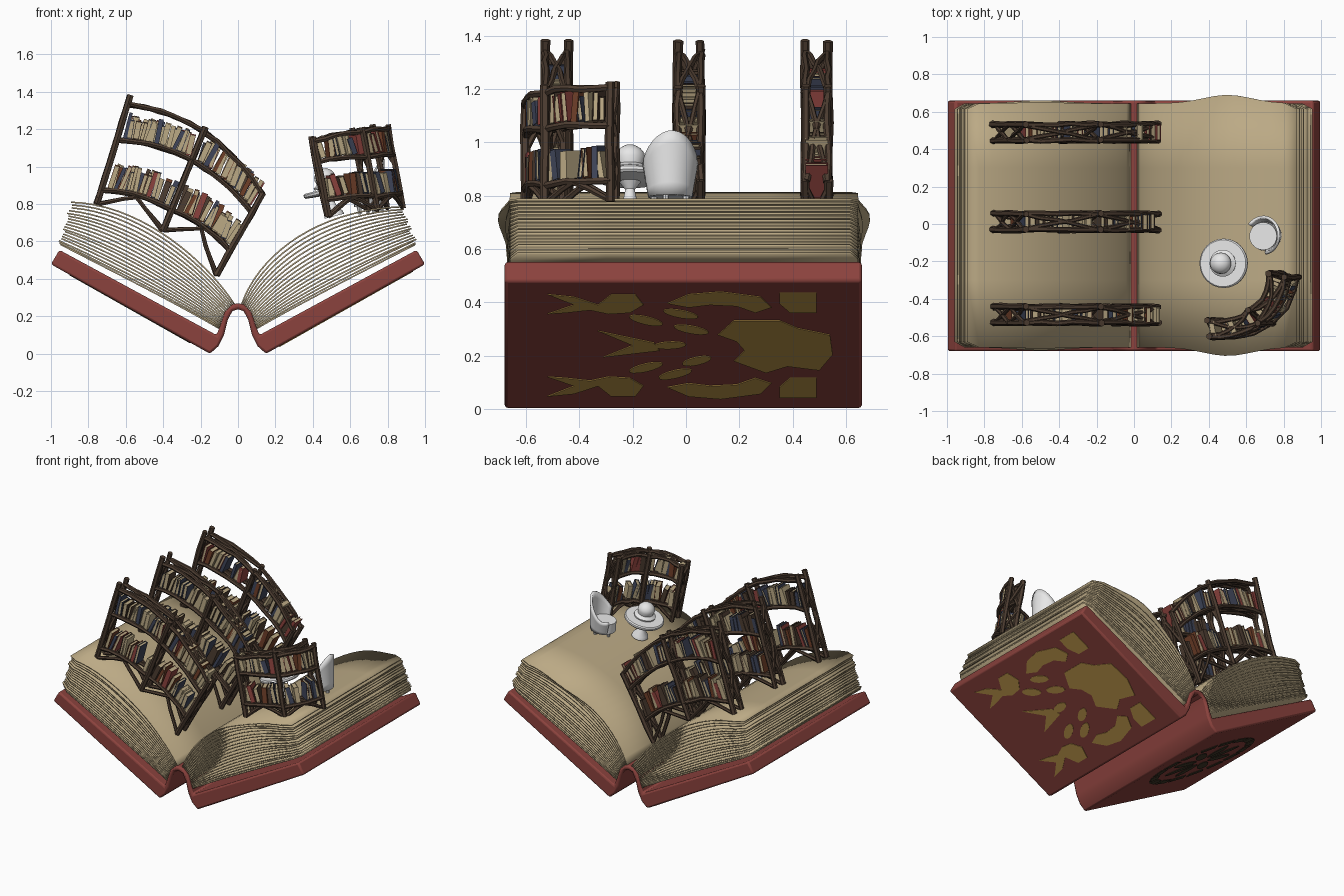
import bpy, bmesh, math, random
from mathutils import Vector as V, Matrix

if "Cube" in bpy.data.objects:
    bpy.data.objects.remove(bpy.data.objects["Cube"])

random.seed(4)
R = random.uniform


def mat(name, r, g, b):
    m = bpy.data.materials.new(name)
    m.diffuse_color = (r, g, b, 1)
    m.use_nodes = True
    m.node_tree.nodes["Principled BSDF"].inputs["Base Color"].default_value = m.diffuse_color
    return m


PAGE = mat("aged paper", .50, .40, .235)
RED = mat("cover red", .26, .055, .047)
GOLD = mat("gold print", .50, .30, .067)
DARK = mat("dark print", .05, .04, .022)
WOOD = mat("dark wood", .075, .047, .031)
WHITE = mat("white", .8, .8, .8)
NAVY = mat("book navy", .05, .06, .10)
RUST = mat("book rust", .16, .05, .022)


def finish(name, bm, mats, smooth=None, recalc=True):
    if recalc:
        bmesh.ops.recalc_face_normals(bm, faces=bm.faces)
    me = bpy.data.meshes.new(name)
    bm.to_mesh(me)
    bm.free()
    for m in mats:
        me.materials.append(m)
    ob = bpy.data.objects.new(name, me)
    bpy.context.collection.objects.link(ob)
    if smooth:
        bpy.ops.object.select_all(action='DESELECT')
        ob.select_set(True)
        bpy.context.view_layer.objects.active = ob
        bpy.ops.object.shade_smooth_by_angle(angle=math.radians(smooth))
    return ob


def prism(bm, pts, move):
    f = bm.faces.new([bm.verts.new(p) for p in pts])
    ext = bmesh.ops.extrude_face_region(bm, geom=[f])['geom']
    bmesh.ops.translate(bm, verts=[g for g in ext if isinstance(g, bmesh.types.BMVert)], vec=move)


# Book cover with arched spine, extruded along y
half = [(.03, .228), (.055, .18), (.075, .1), (.105, .04), (.15, 0), (1, .478), (.955, .555),
        (.115, .10), (.095, .15), (.07, .225), (.03, .263)]
prof = [(0, .238)] + half + [(0, .27)] + [(-x, z) for x, z in half[::-1]]
bm = bmesh.new()
prism(bm, [(x, -.68, z) for x, z in prof], (0, 1.34, 0))
cover = finish("book_cover", bm, [RED], 35)
bv = cover.modifiers.new("edge", 'BEVEL')
bv.width, bv.segments, bv.angle_limit = .012, 2, math.radians(50)


# Page sheets fanned between cover and top page
def bez(p, t):
    u = 1 - t
    return sum((c * w for c, w in zip(p, (u**3, 3*u*u*t, 3*u*t*t, t**3))), V((0, 0)))


bottom = [V(p) for p in ((.10, .135), (.35, .28), (.65, .43), (.955, .585))]
tops = {1: [(.02, .265), (.12, .55), (.45, .77), (.87, .785)],
        -1: [(.02, .265), (.15, .47), (.50, .80), (.89, .81)]}
for s, nm in ((1, "right_pages"), (-1, "left_pages")):
    bm = bmesh.new()
    n = 18
    for i in range(n):
        k = (i / (n - 1)) ** 1.15
        ctrl = [a.lerp(V(b), k) for a, b in zip(bottom, tops[s])]
        ctrl[3] += V((R(-.012, .012), 0))
        bump = .045 if s > 0 and i == n - 1 else R(0, .022) * k
        rows = []
        for j in range(19):
            p = bez(ctrl, j / 18)
            y = .645 + bump * math.exp(-((p.x - .5) / .18) ** 2) - (.03 if j == 18 else 0)
            rows.append([bm.verts.new((s * p.x, c, p.y)) for c in (-y - .015, -.3, .3, y)])
        for a, b in zip(rows, rows[1:]):
            for c in range(3):
                bm.faces.new((a[c], b[c], b[c + 1], a[c + 1]))
    ob = finish(nm, bm, [PAGE], 40)
    so = ob.modifiers.new("thickness", 'SOLIDIFY')
    so.thickness, so.offset = .008, 0


# Printed plates on the covers: y across, u up the slope
def plate(bm, pts, s):
    nrm = V((s * .492, 0, -.871))
    base = [V((s * (.15 + u * .871), y, u * .491)) - nrm * .002 for y, u in pts]
    prism(bm, base, nrm * .006)


def ellipse(y, u, a, b, rot, n=14):
    c, d = math.cos(rot), math.sin(rot)
    return [(y + a * math.cos(t) * c - b * math.sin(t) * d, u + a * math.cos(t) * d + b * math.sin(t) * c)
            for t in (2 * math.pi * i / n for i in range(n))]


bm = bmesh.new()
swirl = [(-.52, .88), (-.42, .86), (-.33, .80), (-.28, .88), (-.19, .88), (-.16, .80), (-.21, .74),
         (-.29, .73), (-.36, .76), (-.45, .74), (-.52, .73), (-.42, .80)]
leaf = [(-.07, .81), (.01, .88), (.13, .90), (.28, .86), (.32, .78), (.26, .74), (.19, .79), (.09, .80), (.01, .78)]
corner = [(.35, .89), (.49, .89), (.49, .74), (.39, .74), (.35, .81)]
for shape in (swirl, leaf, corner):
    plate(bm, shape, 1)
    plate(bm, [(y, .98 - u) for y, u in shape], 1)
plate(bm, [(.12, .57), (.18, .68), (.35, .68), (.42, .62), (.54, .57), (.55, .42), (.50, .30), (.38, .33),
           (.30, .28), (.18, .37), (.22, .45), (.19, .52)], 1)
plate(bm, [(-.33, .60), (-.12, .51), (-.10, .45), (-.31, .40), (-.20, .49)], 1)
for y, u, a, r in ((-.15, .68, .07, -.5), (-.02, .73, .07, -.4), (.02, .61, .07, -.4), (-.06, .49, .06, .1),
                   (-.15, .32, .07, .5), (-.04, .27, .07, .5), (.04, .37, .06, .5)):
    plate(bm, ellipse(y, u, a, .028, r), 1)
finish("gold_cover_print", bm, [GOLD])

bm = bmesh.new()
for i in range(16):
    a0, a1 = i * math.pi / 8, (i + .8) * math.pi / 8
    plate(bm, [(r * math.cos(a), .49 + r * math.sin(a)) for r, a in ((.31, a0), (.37, a0), (.37, a1), (.31, a1))], -1)
for i in range(8):
    a = i * math.pi / 4
    plate(bm, ellipse(.16 * math.cos(a), .49 + .16 * math.sin(a), .10, .04, a), -1)
finish("dark_cover_emblem", bm, [DARK])


# Branch-built bookshelves
def tubes(name, paths):
    cu = bpy.data.curves.new(name, 'CURVE')
    cu.dimensions, cu.bevel_depth, cu.bevel_resolution, cu.use_fill_caps = '3D', 1, 1, True
    for pts, r in paths:
        sp = cu.splines.new('POLY')
        sp.points.add(len(pts) - 1)
        for q, p in zip(sp.points, pts):
            q.co, q.radius = (*p, 1), r * R(.88, 1.1)
    ob = bpy.data.objects.new(name, cu)
    bpy.context.collection.objects.link(ob)
    cu.materials.append(WOOD)
    bpy.ops.object.select_all(action='DESELECT')
    ob.select_set(True)
    bpy.context.view_layer.objects.active = ob
    bpy.ops.object.convert(target='MESH')
    bpy.ops.object.shade_smooth_by_angle(angle=math.radians(50))


def box(bm, o, ax, lo, hi, m):
    vs = [bm.verts.new(o + ax[0] * (lo, hi)[i][0] + ax[1] * (lo, hi)[j][1] + ax[2] * (lo, hi)[k][2])
          for i in (0, 1) for j in (0, 1) for k in (0, 1)]
    for f in ((0, 1, 3, 2), (4, 5, 7, 6), (0, 1, 5, 4), (2, 3, 7, 6), (0, 2, 6, 4), (1, 3, 7, 5)):
        bm.faces.new([vs[i] for i in f]).material_index = m


def book(bm, o, u, n, v, w, h, m):
    d, e, t = .042, .005, .003
    n = n * random.choice((-1, 1))
    box(bm, o, (u, n, v), (0, -d, 0), (t, d, h), m)
    box(bm, o, (u, n, v), (w - t, -d, 0), (w, d, h), m)
    box(bm, o, (u, n, v), (t, d - t, 0), (w - t, d, h), m)
    box(bm, o, (u, n, v), (t, -d + e, e), (w - t, d - t, h - e), 0)


def shelf(name, posts, levels, deps, bulges, hmax):
    posts = [(V(a), V(b)) for a, b in posts]
    deps = [V(d).normalized() for d in deps]
    paths = []

    def wob(p, a=.005):
        return p + V((R(-a, a), R(-a, a), R(-a, a)))

    for (a, b), d in zip(posts, deps):
        for s in (-1, 1):
            paths.append(([wob(a.lerp(b, t / 4), .003) + d * s * .043 for t in range(5)], .018))
            for lo, hi in ((.06, .5), (.5, .95)):      # crossed end braces
                paths.append(([wob(a.lerp(b, lo + (hi - lo) * t)) + d * s * .045 * (1 - 2 * t)
                               for t in (0, .33, .66, 1)], .012))
    bm = bmesh.new()
    for i in range(len(posts) - 1):
        a0, b0 = posts[i]
        a1, b1 = posts[i + 1]
        d0, d1, bul = deps[i], deps[i + 1], V(bulges[i])

        def P(l, f):
            t0, t1 = levels[i][l], levels[i + 1][l]
            return a0.lerp(b0, t0).lerp(a1.lerp(b1, t1), f) + bul * 4 * f * (1 - f)

        for l in range(3):
            for s in (-1, 1):
                fs = [k / 5 for k in range(6)]
                paths.append(([wob(P(l, f)) + d0.lerp(d1, f) * s * .042 for f in fs], .014))
                paths.append(([wob(P(l, f)) + d0.lerp(d1, f) * s * .04 * (1 - 2 * f) for f in fs], .012))
        for s in (-1, 1):                              # arched braces under the lowest shelf
            for a, d, f, end in ((a0, d0, .55, 0), (a1, d1, .45, 1)):
                q = P(0, f)
                mid = a.lerp(q, .5) + (q - P(0, end)) * .1 + V((0, 0, .012))
                paths.append(([wob(a + d * s * .04), mid + d * s * .04, q + d * s * .04], .012))
        for l in (0, 1):
            length, f = (P(l, 1) - P(l, 0)).length, .07
            while f < .90:
                w = R(.018, .034)
                u = (P(l, min(1, f + .05)) - P(l, f)).normalized()
                v = ((b0 - a0).normalized().lerp((b1 - a1).normalized(), f) + u * R(-.16, .12)).normalized()
                n = d0.lerp(d1, f).normalized()
                uu = n.cross(v).normalized()
                uu = uu if uu.dot(u) > 0 else -uu
                if random.random() > .08:
                    book(bm, P(l, f) + v * .012, uu, n, v, w, R(.7, 1) * hmax,
                         random.choice((0, 0, 1, 2, 2, 3, 4, 4)))
                f += (w + R(.001, .006)) / length
    finish(name + "_books", bm, [PAGE, RED, NAVY, RUST, WOOD])
    tubes(name + "_frame", paths)


for nm, y in (("back", .49), ("middle", .012), ("front", -.485)):
    shelf(nm + "_shelf",
          [((-.755, y, .80), (-.575, y, 1.38)), ((-.40, y, .66), (-.175, y, 1.21)), ((-.115, y, .42), (.135, y, .86))],
          [(.13, .59, .92), (.20, .68, .96), (.30, .76, .98)], [(0, 1, 0)] * 3,
          [(.01, 0, .022), (.012, 0, .02)], .145)
shelf("corner_shelf",
      [((.48, -.56, .735), (.395, -.56, 1.16)), ((.72, -.495, .77), (.635, -.495, 1.21)),
       ((.84, -.275, .78), (.76, -.275, 1.225))],
      [(.2, .68, .94), (.16, .64, .95), (.16, .64, .95)], [(-.15, 1, 0), (-.6, .75, 0), (-.95, .25, 0)],
      [(.012, -.025, .01), (.028, -.018, .006)], .125)


# White tea table with domed pot, turned on a tilted axis
def lathe(name, prof, loc, axis):
    bm = bmesh.new()
    vs = [bm.verts.new((r, 0, z)) for r, z in prof]
    es = [bm.edges.new(e) for e in zip(vs, vs[1:])]
    bmesh.ops.spin(bm, geom=vs + es, cent=(0, 0, 0), axis=(0, 0, 1), angle=2 * math.pi, steps=32, use_duplicate=False)
    bmesh.ops.remove_doubles(bm, verts=bm.verts, dist=1e-4)
    bm.transform(Matrix.Translation(loc) @ V((0, 0, 1)).rotation_difference(V(axis)).to_matrix().to_4x4())
    return finish(name, bm, [WHITE], 40)


lathe("table", [(0, 0), (.055, 0), (.05, .02), (.026, .05), (.018, .09), (.04, .12), (.125, .128), (.132, .136),
                (.132, .148), (.125, .155), (0, .155)], (.515, -.21, .735), (-.25, 0, .97))
lathe("tea_pot", [(0, .15), (.07, .155), (.072, .165), (.05, .18), (.057, .205), (.054, .225), (.04, .243),
                  (.02, .255), (0, .258)], (.515, -.21, .74), (-.25, 0, .97))

# White tub chair: wrapped shell, cushion, legs
TILT = Matrix.Translation((.71, -.06, .765)) @ Matrix.Rotation(-.12, 4, 'Y')
bm = bmesh.new()
cols = []
for i in range(21):
    a = math.radians(-115 + 11.5 * i)
    w = math.radians(30) + a
    top = .125 + .145 * max(0, math.cos((a + .45) * .8)) ** 1.5
    col = []
    for j in range(6):
        t = j / 5
        r = .075 + .022 * t
        col.append(bm.verts.new((r * math.cos(w), r * math.sin(w), .03 + (top - .03) * t)))
    cols.append(col)
for a, b in zip(cols, cols[1:]):
    for j in range(5):
        bm.faces.new((a[j], b[j], b[j + 1], a[j + 1]))
bm.transform(TILT)
ob = finish("chair_shell", bm, [WHITE], 60)
so = ob.modifiers.new("thickness", 'SOLIDIFY')
so.thickness, so.offset = .016, 0
bm = bmesh.new()
bmesh.ops.create_cone(bm, cap_ends=True, segments=24, radius1=.078, radius2=.074, depth=.07,
                      matrix=Matrix.Translation((-.008, -.005, .065)))
for k in range(4):
    a = math.radians(75 + 90 * k)
    bmesh.ops.create_cone(bm, cap_ends=True, segments=8, radius1=.008, radius2=.014, depth=.05,
                          matrix=Matrix.Translation((.062 * math.cos(a), .062 * math.sin(a), .012)))
bm.transform(TILT)
finish("chair_seat_and_legs", bm, [WHITE], 40)
